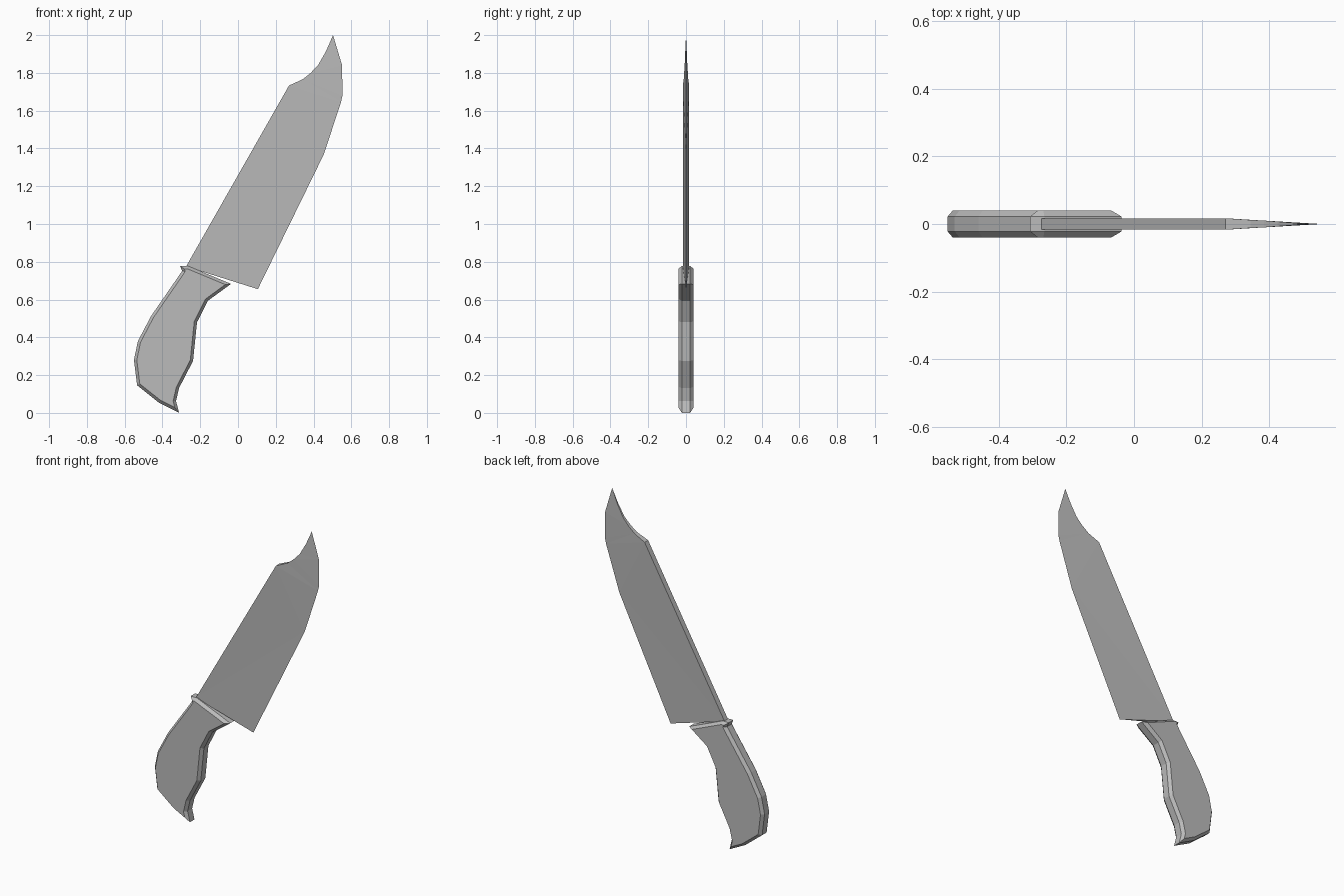
import bpy
import bmesh

cube = bpy.data.objects.get("Cube")
if cube:
    bpy.data.objects.remove(cube)

grey = bpy.data.materials.new("plain grey")
grey.use_nodes = True
colour = (0.5, 0.5, 0.5, 1)
grey.diffuse_color = colour
grey.node_tree.nodes["Principled BSDF"].inputs["Base Color"].default_value = colour


def finish(bm, name):
    bmesh.ops.recalc_face_normals(bm, faces=bm.faces)
    mesh = bpy.data.meshes.new(name)
    bm.to_mesh(mesh)
    bm.free()
    mesh.materials.append(grey)
    obj = bpy.data.objects.new(name, mesh)
    bpy.context.collection.objects.link(obj)
    return obj


# Blade: thick spine (x, z, half thickness) tapering to a sharp cutting edge (x, z)
spine = [(-.275, .775, .017), (.27, 1.733, .017), (.344, 1.767, .012),
         (.385, 1.80, .010), (.425, 1.843, .007), (.466, 1.915, .004)]
edge = [(.105, .655), (.455, 1.37), (.545, 1.645), (.553, 1.68), (.551, 1.84), (.503, 2.0)]
# Rungs joining spine to edge, each step moving along one side only
rungs = [(0, 0), (0, 1), (1, 1), (1, 2), (2, 2), (2, 3), (3, 3),
         (3, 4), (4, 4), (5, 4), (5, 5)]

bm = bmesh.new()
cut = [bm.verts.new((x, 0, z)) for x, z in edge]
sides = [[bm.verts.new((x, s * t, z)) for x, z, t in spine] for s in (-1, 1)]
for side in sides:
    for (s0, e0), (s1, e1) in zip(rungs, rungs[1:]):
        third = cut[e1] if s0 == s1 else side[s1]
        bm.faces.new((side[s0], cut[e0], third))
front, back = sides
for i in range(len(spine) - 1):
    bm.faces.new((front[i], front[i + 1], back[i + 1], back[i]))
bm.faces.new((front[0], back[0], cut[0]))
bm.faces.new((front[-1], back[-1], cut[-1]))
finish(bm, "blade")

# Handle: curved outline extruded in depth, with chamfered flat cheeks
outline = [(-.307, .778), (-.265, .778), (-.037, .683), (-.16, .593), (-.217, .48),
           (-.238, .275), (-.312, .132), (-.328, .063), (-.312, 0), (-.42, .055),
           (-.534, .146), (-.551, .28), (-.53, .38), (-.46, .513), (-.328, .704),
           (-.296, .751)]
band, cheek, chamfer = .022, .04, .015
bm = bmesh.new()
caps = []
for y in (-band, band):
    caps.append(bm.faces.new([bm.verts.new((x, y, z)) for x, z in outline]))
rings = [list(f.verts) for f in caps]
for i in range(len(outline)):
    a, b = rings
    bm.faces.new((a[i - 1], a[i], b[i], b[i - 1]))
bmesh.ops.recalc_face_normals(bm, faces=bm.faces)
bm.normal_update()
for cap in caps:
    bmesh.ops.inset_region(bm, faces=[cap], thickness=chamfer,
                           depth=cheek - band, use_even_offset=True)
finish(bm, "handle")
